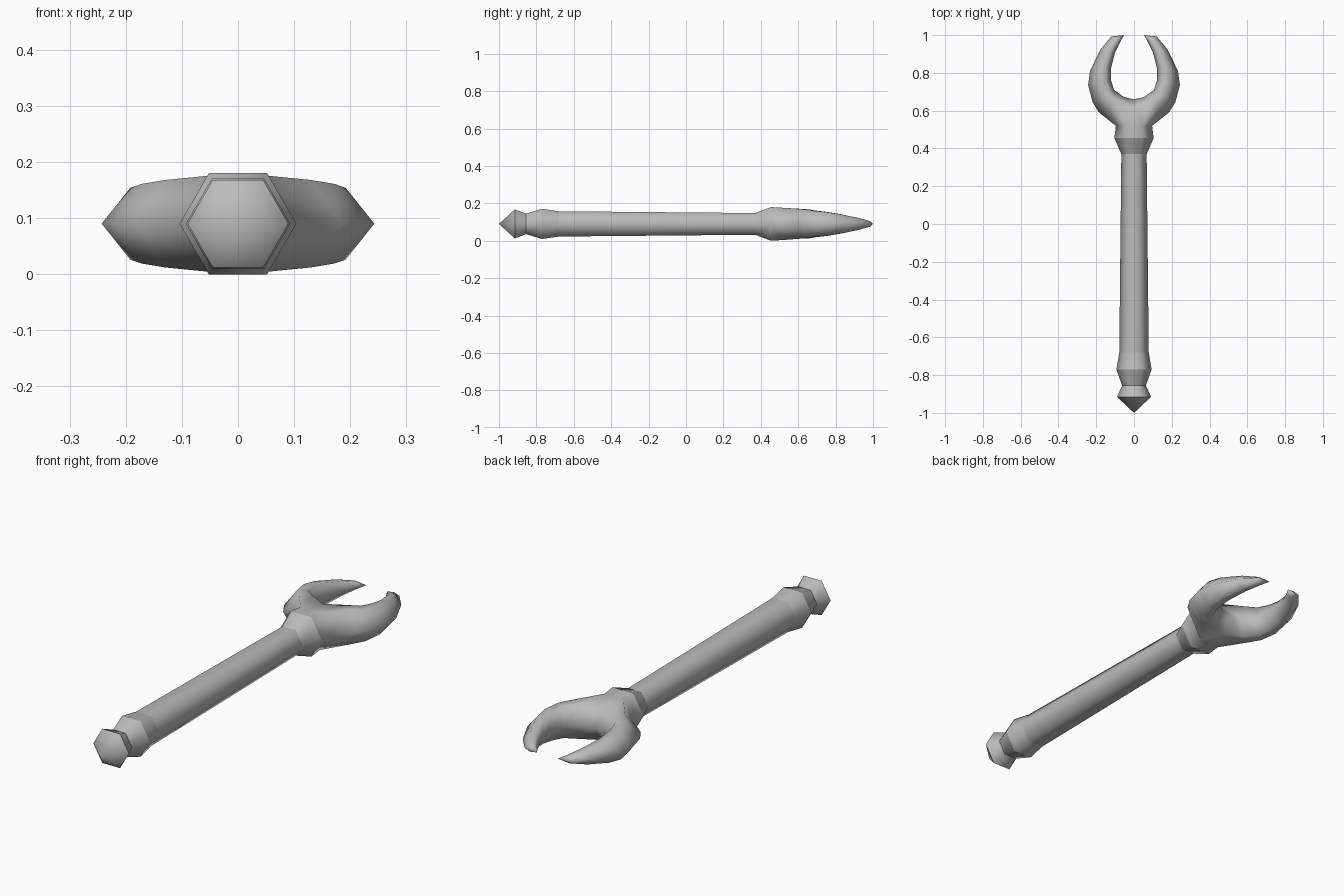
import bpy, bmesh, math
from mathutils import Vector

cube = bpy.data.objects.get("Cube")
if cube:
    bpy.data.objects.remove(cube)

MID = 0.09  # height of the tool's long axis

steel = bpy.data.materials.new("grey_steel")
steel.use_nodes = True
steel.diffuse_color = (0.5, 0.5, 0.5, 1)
steel.node_tree.nodes["Principled BSDF"].inputs["Base Color"].default_value = (0.5, 0.5, 0.5, 1)


def finish(name, bm, mirror=False):
    """Turn a bmesh into a smooth-shaded steel part."""
    bmesh.ops.recalc_face_normals(bm, faces=bm.faces)
    for f in bm.faces:
        f.smooth = True
    mesh = bpy.data.meshes.new(name)
    bm.to_mesh(mesh)
    bm.free()
    mesh.materials.append(steel)
    ob = bpy.data.objects.new(name, mesh)
    ob.location.z = MID
    bpy.context.collection.objects.link(ob)
    if mirror:
        ob.modifiers.new("mirror", 'MIRROR').merge_threshold = 0.001
    return ob


def bridge(bm, a, b):
    for i in range(len(a)):
        j = (i + 1) % len(a)
        bm.faces.new((a[i], a[j], b[j], b[i]))


def hex_loft(name, rings, tip=None):
    """Six-sided loft along y through (y, radius) rings, with an optional point."""
    bm = bmesh.new()
    loops = []
    for y, r in rings:
        loops.append([bm.verts.new((r * math.cos(k * math.pi / 3), y, r * math.sin(k * math.pi / 3)))
                      for k in range(6)])
    for a, b in zip(loops, loops[1:]):
        bridge(bm, a, b)
    if tip is not None:
        point = bm.verts.new((0, tip, 0))
        for i in range(6):
            bm.faces.new((point, loops[0][i], loops[0][(i + 1) % 6]))
    bm.normal_update()
    # Crisp edges around each ring
    for e in bm.edges:
        if abs(e.verts[0].co.y - e.verts[1].co.y) < 1e-5:
            e.smooth = False
    return finish(name, bm)


# Pommel, grip collar, shaft and head collar
hex_loft("pommel", [(-0.915, 0.09), (-0.855, 0.063)], tip=-1.0)
hex_loft("grip_collar", [(-0.855, 0.063), (-0.77, 0.093), (-0.68, 0.078)])
hex_loft("shaft", [(-0.68, 0.078), (0.37, 0.067)])
hex_loft("head_collar", [(0.37, 0.067), (0.455, 0.104)])

# Open jaw: one half, mirrored across x
bm = bmesh.new()


def half_ring(y, r, h):
    pts = [(0, h), (r / 2, h), (r, 0), (r / 2, -h), (0, -h)]
    return [bm.verts.new((x, y, z)) for x, z in pts]


base = half_ring(0.455, 0.104, 0.09)
neck = half_ring(0.52, 0.096, 0.086)
for i in range(4):
    bm.faces.new((base[i], base[i + 1], neck[i + 1], neck[i]))

# Crotch section on the centre plane joins the neck to the prong
crotch_up = bm.verts.new((0, 0.61, 0.078))
crotch_in = bm.verts.new((0, 0.66, 0))
crotch_dn = bm.verts.new((0, 0.61, -0.078))
bm.faces.new((neck[0], neck[1], crotch_up))
bm.faces.new((neck[4], neck[3], crotch_dn))
loop = [neck[2], neck[1], crotch_up, crotch_in, crotch_dn, neck[3]]

# Prong sections: outer edge, inner edge, half height
prong = [((0.185, 0.59), (0.053, 0.672), 0.078),
         ((0.219, 0.645), (0.106, 0.71), 0.071),
         ((0.243, 0.735), (0.121, 0.76), 0.064),
         ((0.233, 0.81), (0.121, 0.825), 0.053),
         ((0.177, 0.925), (0.10, 0.91), 0.033),
         ((0.12, 0.993), (0.07, 0.97), 0.015)]
for outer, inner, h in prong:
    o = Vector((*outer, 0))
    n = Vector((*inner, 0))
    up = Vector((0, 0, h))
    a, b = o.lerp(n, 0.42), o.lerp(n, 0.78)
    nxt = [bm.verts.new(p) for p in (o, a + up, b + up, n, b - up, a - up)]
    bridge(bm, loop, nxt)
    loop = nxt

# Prong point
point = bm.verts.new((0.053, 1.0, 0))
for i in range(6):
    bm.faces.new((loop[i], loop[(i + 1) % 6], point))
finish("jaw", bm, mirror=True)
